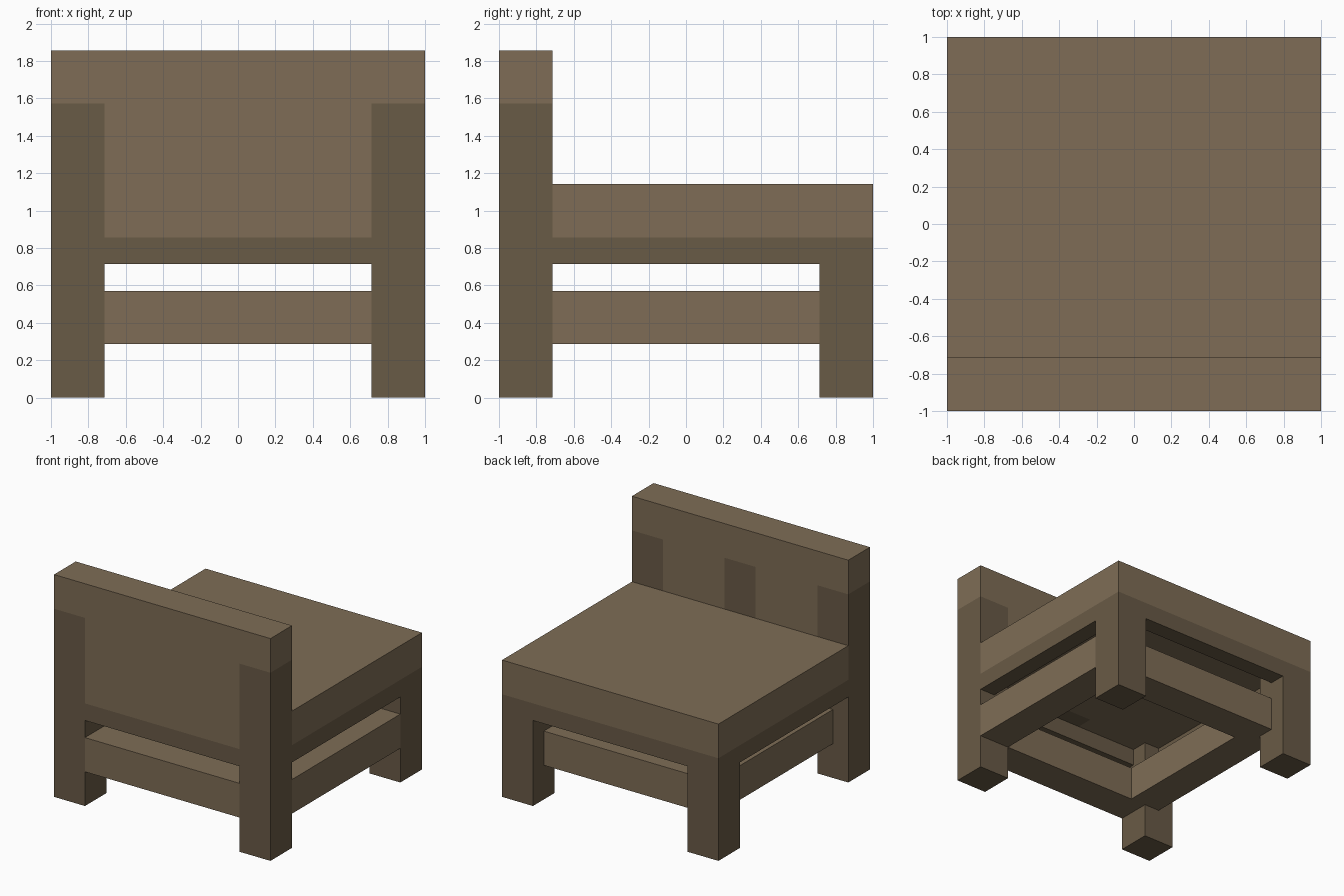
import bpy

if "Cube" in bpy.data.objects:
    bpy.data.objects.remove(bpy.data.objects["Cube"])

U = 1 / 7  # all sizes are whole multiples of this module


def material(name, rgb):
    mat = bpy.data.materials.new(name)
    mat.diffuse_color = (*rgb, 1)
    mat.use_nodes = True
    mat.node_tree.nodes["Principled BSDF"].inputs["Base Color"].default_value = mat.diffuse_color
    return mat


LIGHT = material("light_wood", (0.209, 0.152, 0.092))
DARK = material("dark_wood", (0.141, 0.103, 0.061))


def box(name, mat, x, y, z):
    """Box from (min, max) ranges given in modules."""
    ranges = (x, y, z)
    bpy.ops.mesh.primitive_cube_add(size=1, location=[(a + b) / 2 * U for a, b in ranges])
    obj = bpy.context.object
    obj.name = name
    obj.scale = [(b - a) * U for a, b in ranges]
    bpy.ops.object.transform_apply(location=False, rotation=False, scale=True)
    obj.data.materials.append(mat)
    return obj


# Legs: the front pair continues up as backrest posts
for side, x in (("left", (-7, -5)), ("right", (5, 7))):
    box(f"{side}_post_leg", DARK, x, (-7, -5), (0, 11))
    box(f"{side}_short_leg", DARK, x, (5, 7), (0, 6))

# Seat slab and the thin apron boards under it
box("seat", LIGHT, (-7, 7), (-5, 7), (6, 8))
for name, a in (("low", (-7, -6)), ("high", (6, 7))):
    box(f"cross_apron_{name}", DARK, (-5, 5), a, (5, 6))
    box(f"side_apron_{name}", DARK, a, (-5, 5), (5, 6))

# Stretcher rails: two flush with the legs, two set in by one module
box("front_rail", LIGHT, (-5, 5), (-7, -5), (2, 4))
box("back_rail", LIGHT, (-5, 5), (4, 6), (2, 4))
box("right_rail", LIGHT, (5, 7), (-5, 5), (2, 4))
box("left_rail", LIGHT, (-6, -4), (-5, 5), (2, 4))

# Backrest: outer panel, inner panels around a dark centre slat, top rail
box("backrest_panel", LIGHT, (-5, 5), (-7, -6), (6, 11))
box("inner_panel_left", LIGHT, (-5, -1), (-6, -5), (6, 11))
box("inner_panel_right", LIGHT, (1, 5), (-6, -5), (6, 11))
box("centre_slat", DARK, (-1, 1), (-6, -5), (6, 11))
box("top_rail", LIGHT, (-7, 7), (-7, -5), (11, 13))
